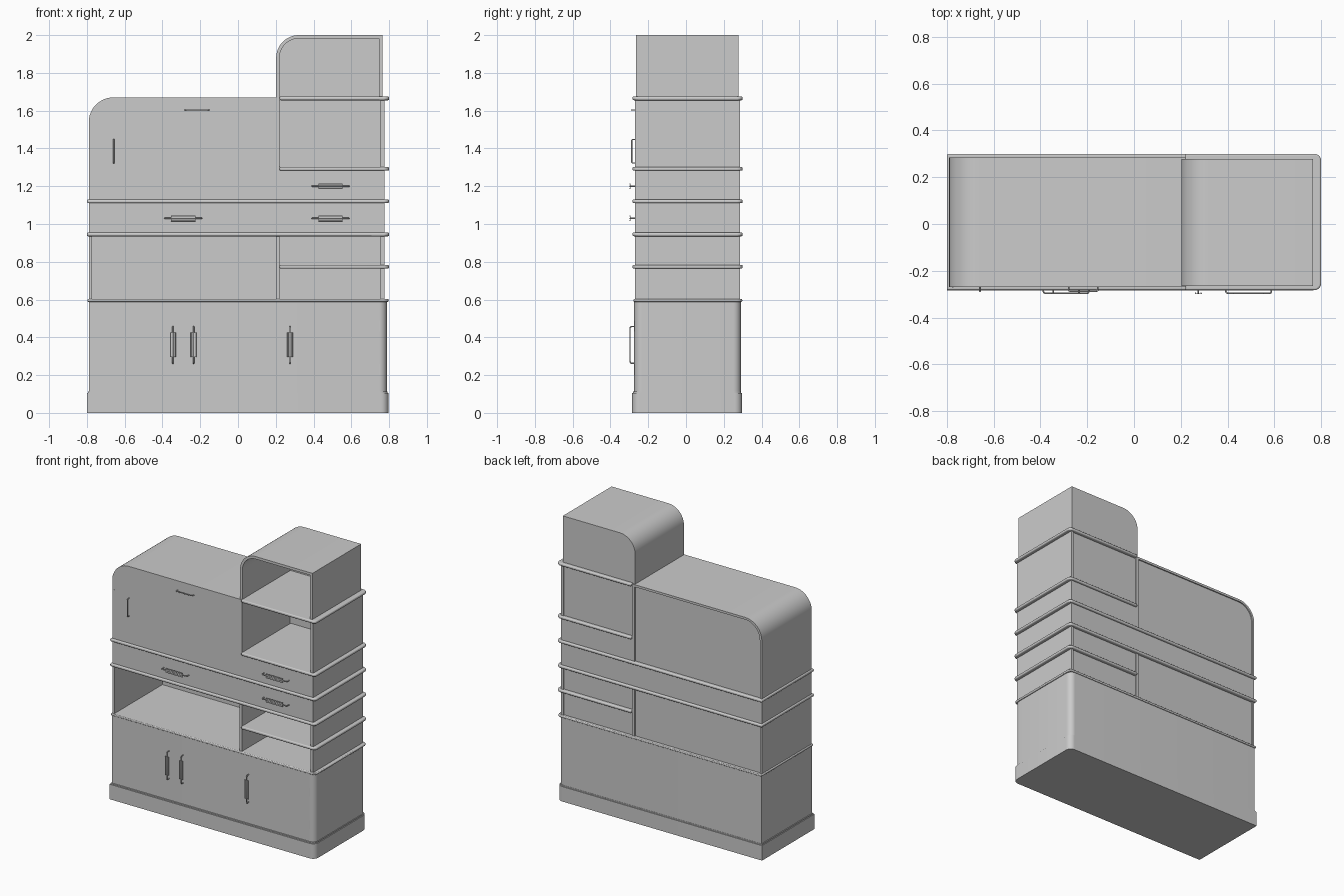
import bpy, bmesh, math
from mathutils import Matrix

if "Cube" in bpy.data.objects:
    bpy.data.objects.remove(bpy.data.objects["Cube"])


def finish(name, bm, bevel=0.0):
    bmesh.ops.recalc_face_normals(bm, faces=bm.faces)
    me = bpy.data.meshes.new(name)
    bm.to_mesh(me)
    bm.free()
    ob = bpy.data.objects.new(name, me)
    bpy.context.collection.objects.link(ob)
    bpy.ops.object.select_all(action='DESELECT')
    bpy.context.view_layer.objects.active = ob
    ob.select_set(True)
    bpy.ops.object.shade_smooth_by_angle(angle=math.radians(30))
    if bevel:
        m = ob.modifiers.new("edge", 'BEVEL')
        m.width, m.segments, m.limit_method = bevel, 3, 'ANGLE'
        m.angle_limit = math.radians(50)
    return ob


def extrude(name, pts, direction, bevel=0.0):
    bm = bmesh.new()
    face = bm.faces.new([bm.verts.new(p) for p in pts])
    r = bmesh.ops.extrude_face_region(bm, geom=[face])
    bmesh.ops.translate(bm, vec=direction,
                        verts=[v for v in r['geom'] if isinstance(v, bmesh.types.BMVert)])
    return finish(name, bm, bevel)


def box(name, x0, x1, y0, y1, z0, z1, bevel=0.0):
    bm = bmesh.new()
    bmesh.ops.create_cube(bm, size=1)
    for v in bm.verts:
        v.co = ((x0 + x1) / 2 + v.co.x * (x1 - x0), (y0 + y1) / 2 + v.co.y * (y1 - y0),
                (z0 + z1) / 2 + v.co.z * (z1 - z0))
    return finish(name, bm, bevel)


def arc(cx, cy, r, a0, a1, n=12):
    return [(cx + r * math.cos(math.radians(a0 + (a1 - a0) * i / n)),
             cy + r * math.sin(math.radians(a0 + (a1 - a0) * i / n))) for i in range(n + 1)]


def slab(name, x0, x1, y0, y1, z0, z1, r=0.03, bevel=0.0):
    """Horizontal board whose two right-hand corners are rounded."""
    pts = [(x0, y0)] + arc(x1 - r, y0 + r, r, -90, 0, 8) + arc(x1 - r, y1 - r, r, 0, 90, 8) + [(x0, y1)]
    return extrude(name, [(x, y, z0) for x, y in pts], (0, 0, z1 - z0), bevel)


def prism(name, pts, y0, y1):
    """Outline in the front plane, extruded in depth."""
    return extrude(name, [(x, y0, z) for x, z in pts], (0, y1 - y0, 0))


F, B = -0.27, 0.285      # carcass front and back
L, R = -0.79, 0.775      # carcass left and right

# plinth and lower cupboard
slab("plinth", -0.80, 0.797, -0.285, 0.297, 0, 0.105, 0.04)
slab("plinth_lip", -0.795, 0.792, -0.28, 0.292, 0.105, 0.113, 0.04)
slab("lower_cupboard", L, 0.788, F - 0.004, 0.29, 0.113, 0.588, 0.04)
slab("cupboard_top", -0.797, 0.798, -0.278, 0.298, 0.588, 0.603, 0.03, 0.005)

# full-width and right-hand shelves with rounded nosing
for i, z in enumerate((0.935, 1.11)):
    slab(f"long_shelf_{i}", -0.80, 0.80, -0.283, 0.30, z, z + 0.02, 0.03, 0.007)
for i, z in enumerate((0.764, 1.282, 1.655)):
    slab(f"right_shelf_{i}", 0.22, 0.80, -0.283, 0.30, z, z + 0.02, 0.03, 0.007)

# drawer blocks
box("long_drawers", L, R, F, B, 0.955, 1.11)
box("upper_drawer", 0.2, R, F, B, 1.13, 1.282)

# uprights of the open compartments
box("left_upright", L, L + 0.016, F, B, 0.603, 0.935)
box("lower_divider", 0.2, 0.22, F, B, 0.603, 0.935)
box("upper_divider", 0.2, 0.22, F, B, 1.13, 1.668)
box("lower_right_upright", 0.755, R, F, B, 0.603, 0.935)
box("upper_right_upright", 0.755, R, F, B, 1.302, 1.655)

# back panels, set slightly inside the frame
box("lower_left_back", L + 0.015, 0.2, 0.265, 0.277, 0.603, 0.935)
box("lower_right_back", 0.22, 0.755, 0.265, 0.277, 0.603, 0.935)
box("upper_right_back", 0.22, 0.755, 0.265, 0.277, 1.302, 1.655)


# upper left cupboard with rounded shoulder
def shoulder(t):
    return [(L + t, 1.13)] + arc(-0.66, 1.54, 0.13 - t, 180, 90) + [(0.2, 1.67 - t)]


inner = shoulder(0.016)
prism("shoulder_shell", shoulder(0) + inner[::-1], F + 0.018, B)
prism("shoulder_door", shoulder(0) + [(0.22, 1.67), (0.22, 1.13)], F, F + 0.018)
prism("shoulder_back", inner + [(0.2, 1.13)], 0.265, 0.277)


# top open box with rounded left corner
def hood(t):
    return [(0.202 + t, 1.67)] + arc(0.322, 1.88, 0.12 - t, 180, 90) + [(0.765 - t, 2.0 - t), (0.765 - t, 1.67)]


hood_inner = hood(0.018)
prism("top_box_shell", hood(0) + hood_inner[::-1], -0.265, 0.277)
prism("top_box_back", hood_inner, 0.262, 0.277)


# handles
def rod(name, pts, radius):
    cu = bpy.data.curves.new(name, 'CURVE')
    cu.dimensions, cu.bevel_depth, cu.bevel_resolution, cu.use_fill_caps = '3D', radius, 2, True
    sp = cu.splines.new('POLY')
    sp.points.add(len(pts) - 1)
    for p, c in zip(sp.points, pts):
        p.co = (*c, 1)
    ob = bpy.data.objects.new(name, cu)
    bpy.context.collection.objects.link(ob)
    bpy.ops.object.select_all(action='DESELECT')
    bpy.context.view_layer.objects.active = ob
    ob.select_set(True)
    bpy.ops.object.convert(target='MESH')
    return bpy.context.object


def handle(name, x, z, length, vertical, depth, radius, grip):
    h = length / 2
    half = [(h, 0, 0), (h, -depth * 0.7, 0), (h - 0.003, -depth * 0.9, 0), (h - 0.01, -depth, 0)]
    parts = [rod(name, [(-a, b, c) for a, b, c in half] + half[::-1], radius)]
    if grip:
        g = length * 0.33
        for s in (-1, 1):
            parts.append(rod(name + "_side_bar", [(-g, -depth, s * 0.012), (g, -depth, s * 0.012)], radius))
        parts.append(box(name + "_grip", -g, g, -depth - 0.001, -depth + 0.002, -0.013, 0.013))
    place = Matrix.Translation((x, F, z))
    if vertical:
        place = place @ Matrix.Rotation(math.pi / 2, 4, 'Y')
    for p in parts:
        p.data.transform(place)


for i, (x, z, vert) in enumerate(((-0.29, 1.03, 0), (0.49, 1.03, 0), (0.49, 1.20, 0),
                                  (-0.345, 0.36, 1), (-0.235, 0.36, 1), (0.275, 0.36, 1))):
    handle(f"grip_handle_{i}", x, z, 0.195, vert, 0.0265, 0.0035, True)
handle("side_pull", -0.658, 1.385, 0.125, True, 0.018, 0.0035, False)
handle("top_pull", -0.217, 1.604, 0.125, False, 0.018, 0.0035, False)

# small hinge leaves on the doors
for i, (x, z, y, h) in enumerate(((-0.775, 1.44, F, 0.07), (-0.775, 1.21, F, 0.07),
                                  (0.75, 0.46, F - 0.004, 0.06), (0.75, 0.23, F - 0.004, 0.06))):
    box(f"hinge_{i}", x - 0.003, x + 0.003, y - 0.001, y + 0.002, z - h / 2, z + h / 2)
